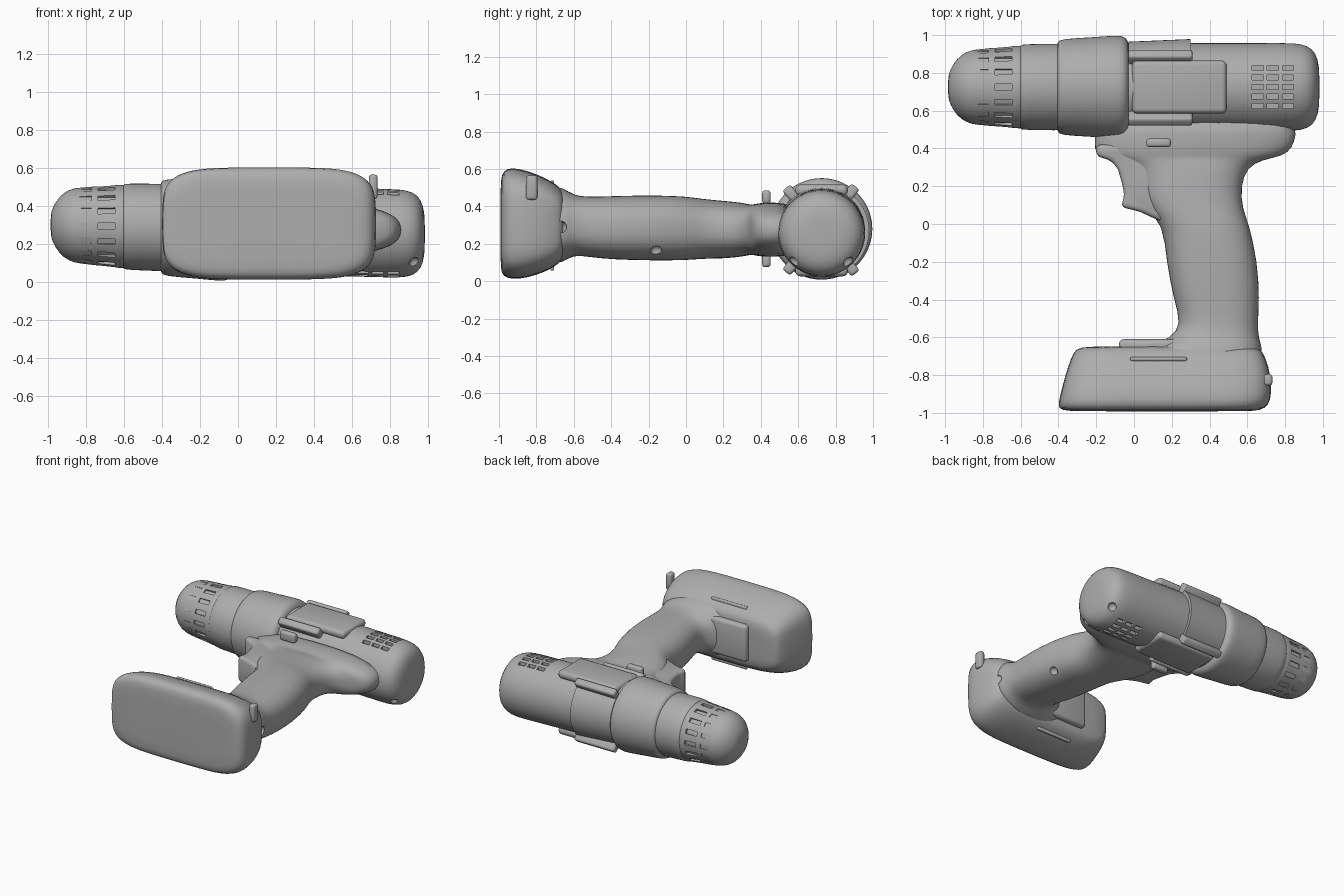
import bpy, bmesh, math
from mathutils import Matrix, Vector

if "Cube" in bpy.data.objects:
    bpy.data.objects.remove(bpy.data.objects["Cube"], do_unlink=True)

grey = bpy.data.materials.new("matte_grey")
grey.use_nodes = True
COLOUR = (0.42, 0.42, 0.42, 1)
grey.diffuse_color = COLOUR
shader = grey.node_tree.nodes["Principled BSDF"]
shader.inputs["Base Color"].default_value = COLOUR
shader.inputs["Roughness"].default_value = 0.7

AXIS_Y = 0.725


def axis_z(x):
    # The barrel axis dips slightly toward the rear
    return 0.277 - 0.025 * x


def activate(obj):
    bpy.ops.object.select_all(action='DESELECT')
    obj.select_set(True)
    bpy.context.view_layer.objects.active = obj


def finish(name, bm, subdivide=0, bevel=0, angle=40):
    bmesh.ops.recalc_face_normals(bm, faces=bm.faces)
    mesh = bpy.data.meshes.new(name)
    bm.to_mesh(mesh)
    bm.free()
    mesh.materials.append(grey)
    obj = bpy.data.objects.new(name, mesh)
    bpy.context.collection.objects.link(obj)
    activate(obj)
    if bevel:
        mod = obj.modifiers.new("Bevel", 'BEVEL')
        mod.width, mod.segments = bevel, 3
        bpy.ops.object.modifier_apply(modifier=mod.name)
    if subdivide:
        mod = obj.modifiers.new("Subdivision", 'SUBSURF')
        mod.levels = subdivide
        bpy.ops.object.modifier_apply(modifier=mod.name)
    bpy.ops.object.shade_smooth_by_angle(angle=math.radians(angle))
    return obj


def loft(name, axis, sections, power, count=32, subdivide=1):
    """Skin superellipse sections (position, a min, a max, z min, z max)."""
    bm = bmesh.new()
    loops = []
    for pos, a0, a1, z0, z1 in sections:
        loop = []
        for i in range(count):
            t = math.tau * (i + 0.5) / count
            c, s = math.cos(t), math.sin(t)
            a = (a0 + a1) / 2 + (a1 - a0) / 2 * math.copysign(abs(c) ** (2 / power), c)
            z = (z0 + z1) / 2 + (z1 - z0) / 2 * math.copysign(abs(s) ** (2 / power), s)
            loop.append(bm.verts.new((pos, a, z) if axis == 'x' else (a, pos, z)))
        loops.append(loop)
    for one, two in zip(loops, loops[1:]):
        for i in range(count):
            j = (i + 1) % count
            bm.faces.new((one[i], one[j], two[j], two[i]))
    bm.faces.new(loops[0])
    bm.faces.new(loops[-1])
    return finish(name, bm, subdivide)


def barrel(name, profile, subdivide=1):
    """Round part on the barrel axis from (x, radius) pairs."""
    return loft(name, 'x', [(x, AXIS_Y - r, AXIS_Y + r, axis_z(x) - r, axis_z(x) + r)
                            for x, r in profile], 2, 40, subdivide)


def add_box(bm, centre, size, turn=0):
    matrix = (Matrix.Translation(centre) @ Matrix.Rotation(turn, 4, 'X')
              @ Matrix.Diagonal((*size, 1)))
    bmesh.ops.create_cube(bm, size=1, matrix=matrix)


def box(name, centre, size, bevel=0.012, turn=0):
    bm = bmesh.new()
    add_box(bm, centre, size, turn)
    return finish(name, bm, 0, bevel)


def extrude_outline(name, points, z0, z1, bevel):
    bm = bmesh.new()
    face = bm.faces.new([bm.verts.new((x, y, z0)) for x, y in points])
    top = bmesh.ops.extrude_face_region(bm, geom=[face])["geom"]
    bmesh.ops.translate(bm, vec=(0, 0, z1 - z0),
                        verts=[v for v in top if isinstance(v, bmesh.types.BMVert)])
    return finish(name, bm, 0, bevel)


def carve(target, bm):
    cutter = finish("recess_cutter", bm)
    cutter.hide_render = True
    activate(target)
    mod = target.modifiers.new("Recesses", 'BOOLEAN')
    mod.operation, mod.solver, mod.object = 'DIFFERENCE', 'EXACT', cutter
    bpy.ops.object.modifier_apply(modifier=mod.name)
    bpy.data.objects.remove(cutter, do_unlink=True)
    bpy.ops.object.shade_smooth_by_angle(angle=math.radians(40))


def carve_holes(target, centres, radius=0.032):
    bm = bmesh.new()
    for centre in centres:
        bmesh.ops.create_uvsphere(bm, u_segments=16, v_segments=8, radius=radius,
                                  matrix=Matrix.Translation(centre))
    carve(target, bm)


# Barrel: chuck, neck ring, gear collar, motor housing
chuck = barrel("chuck", [(-0.985, 0.05), (-0.975, 0.09), (-0.94, 0.15), (-0.89, 0.188),
                         (-0.83, 0.203), (-0.7, 0.21), (-0.62, 0.22), (-0.59, 0.22),
                         (-0.58, 0.2)])
barrel("neck_ring", [(-0.61, 0.19), (-0.605, 0.222), (-0.59, 0.228), (-0.4, 0.23),
                     (-0.37, 0.23), (-0.36, 0.2)])
barrel("gear_collar", [(-0.41, 0.21), (-0.405, 0.24), (-0.385, 0.256), (-0.25, 0.262),
                       (-0.1, 0.274), (-0.055, 0.272), (-0.03, 0.245), (-0.02, 0.2)])
housing = barrel("motor_housing", [(-0.08, 0.2), (-0.06, 0.235), (0.1, 0.235), (0.5, 0.232),
                                   (0.8, 0.235), (0.89, 0.23), (0.945, 0.205),
                                   (0.975, 0.15), (0.982, 0.07)])

# Flutes around the chuck
flutes = bmesh.new()
for i in range(16):
    t = math.tau * i / 16
    for x, length in ((-0.81, 0.08), (-0.69, 0.09)):
        spot = Vector((x, AXIS_Y + 0.213 * math.cos(t), axis_z(x) + 0.213 * math.sin(t)))
        add_box(flutes, spot, (length, 0.03, 0.032), t)
carve(chuck, flutes)

# Cooling vents on both flanks of the housing
vents = bmesh.new()
for side in (-1, 1):
    for column in range(3):
        for row in range(5):
            y = 0.625 + 0.05 * row
            x = 0.655 + 0.08 * column
            lift = math.sqrt(0.235 ** 2 - (y - AXIS_Y) ** 2)
            add_box(vents, (x, y, axis_z(x) + side * lift), (0.06, 0.026, 0.05))
carve(housing, vents)
carve_holes(housing, [(0.93, 0.87, 0.1), (0.93, 0.57, 0.1)])

# Handle, widening into the motor mount above and the foot below
handle = loft("handle", 'y', [
    (0.58, -0.2, 0.87, 0.13, 0.42), (0.47, -0.21, 0.86, 0.13, 0.42),
    (0.4, -0.21, 0.84, 0.13, 0.42), (0.36, -0.2, 0.79, 0.14, 0.41),
    (0.34, -0.1, 0.68, 0.14, 0.41), (0.3, 0.01, 0.6, 0.13, 0.42),
    (0.2, 0.02, 0.565, 0.12, 0.43), (0.08, 0.06, 0.575, 0.12, 0.44),
    (0.0, 0.155, 0.61, 0.11, 0.455), (-0.2, 0.17, 0.655, 0.11, 0.46),
    (-0.4, 0.21, 0.665, 0.115, 0.455), (-0.53, 0.25, 0.655, 0.13, 0.45),
    (-0.6, 0.2, 0.66, 0.14, 0.46), (-0.66, 0.06, 0.68, 0.1, 0.5),
    (-0.72, 0.0, 0.69, 0.08, 0.52)], 2.5)
carve_holes(handle, [(0.6, -0.16, 0.16), (0.67, -0.67, 0.29)])

# Battery pack with flared, rounded sides
loft("battery_pack", 'y', [
    (-0.992, -0.3, 0.6, 0.1, 0.5), (-0.988, -0.39, 0.67, 0.04, 0.57),
    (-0.96, -0.405, 0.715, 0.015, 0.605), (-0.9, -0.39, 0.73, 0.008, 0.605),
    (-0.8, -0.365, 0.725, 0.03, 0.575), (-0.71, -0.335, 0.7, 0.07, 0.53),
    (-0.66, -0.31, 0.67, 0.11, 0.49), (-0.645, -0.26, 0.63, 0.15, 0.45)], 4.5)
box("battery_shoulder", (0.12, -0.645, 0.3), (0.4, 0.07, 0.28), 0.025)
box("battery_latch", (0.71, -0.825, 0.5), (0.045, 0.06, 0.13), 0.015)
for z in (0.04, 0.555):
    box("battery_seam", (0.13, -0.715, 0.3 + (z - 0.3) * 0.86), (0.3, 0.02, 0.04), 0.008)

# Trigger with a concave finger face and a lower guard hook
extrude_outline("trigger", [(-0.2, 0.42), (-0.2, 0.36), (-0.12, 0.335), (-0.085, 0.29),
                            (-0.065, 0.22), (-0.05, 0.15), (-0.07, 0.09), (0.03, 0.065),
                            (0.15, 0.01), (0.25, 0.1), (0.25, 0.42)], 0.18, 0.38, 0.025)

# Direction switch, one tab on each flank
for z in (0.11, 0.45):
    box("direction_switch", (0.13, 0.43, z), (0.13, 0.045, 0.07), 0.015)

# Four rails along the barrel, and the saddle joining the rear pair
for degrees in (-130, -52, 52, 130):
    t = math.radians(degrees)
    x = 0.14
    box("barrel_rail", (x, AXIS_Y + 0.25 * math.cos(t), axis_z(x) + 0.25 * math.sin(t)),
        (0.34, 0.09, 0.055), 0.015, t)

saddle = bmesh.new()
rings = []
for i in range(17):
    t = math.radians(-52 + 6.5 * i)
    rings.append([saddle.verts.new((x, AXIS_Y + r * math.cos(t), axis_z(x) + r * math.sin(t)))
                  for x, r in ((-0.03, 0.2), (0.3, 0.2), (0.3, 0.254), (-0.03, 0.24))])
for one, two in zip(rings, rings[1:]):
    for i in range(4):
        j = (i + 1) % 4
        saddle.faces.new((one[i], one[j], two[j], two[i]))
saddle.faces.new(rings[0])
saddle.faces.new(rings[-1])
finish("saddle", saddle)

# Flat side panels between the rails
for side in (-1, 1):
    box("side_panel", (0.24, 0.725, axis_z(0.24) + side * 0.215), (0.5, 0.28, 0.06), 0.025)
